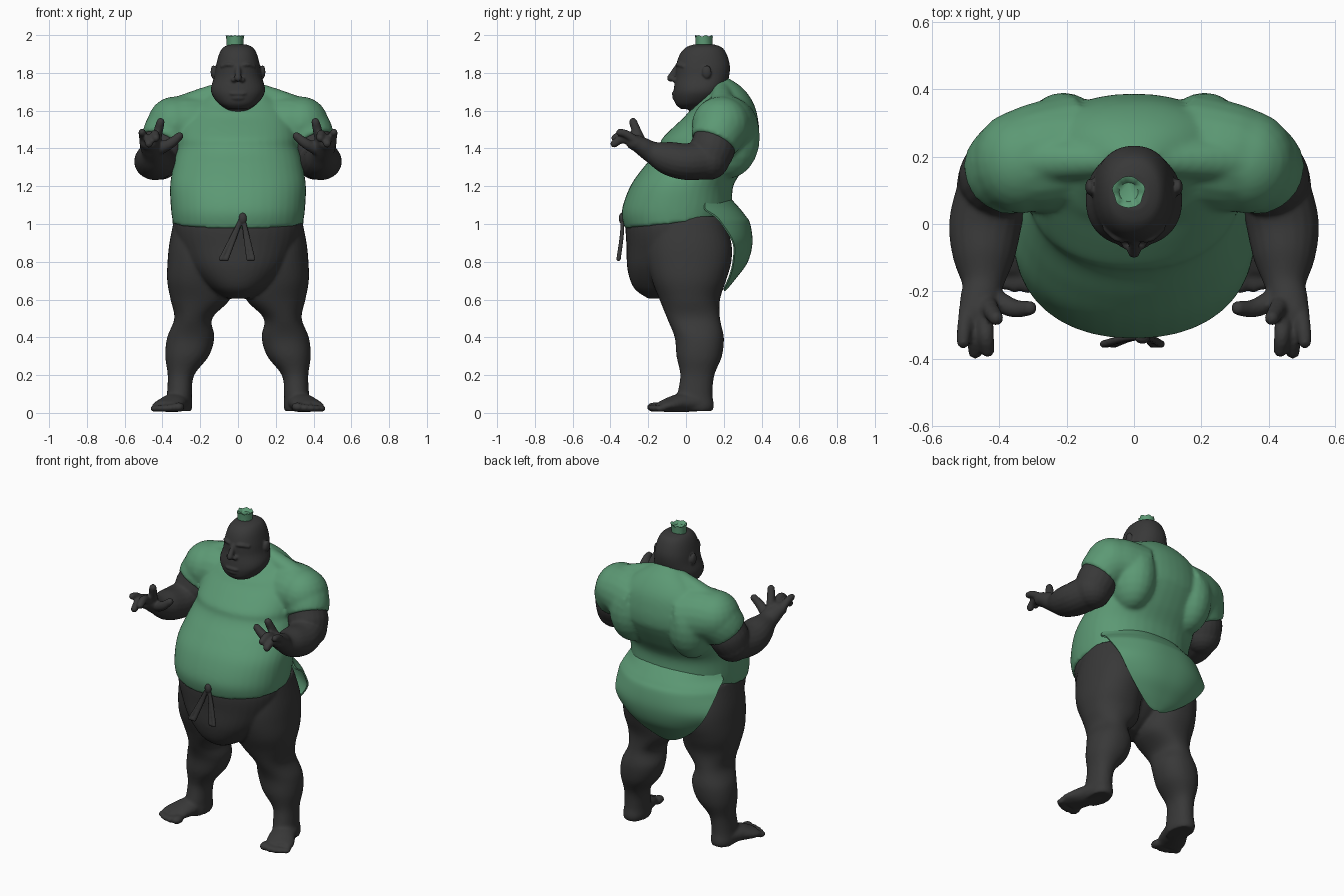
import bpy, bmesh, math
from mathutils import Vector, Matrix


def material(name, rgb):
    m = bpy.data.materials.new(name)
    m.diffuse_color = (*rgb, 1)
    return m


GREEN = material("green cloth", (0.107, 0.318, 0.175))
DARK = material("dark skin", (0.04, 0.04, 0.04))


def resample(rows, steps=5):
    """Catmull-Rom interpolation of equal-length tuples."""
    out = []
    for i in range(len(rows) - 1):
        a, b, c, d = (rows[max(i - 1, 0)], rows[i], rows[i + 1], rows[min(i + 2, len(rows) - 1)])
        for k in range(steps):
            t = k / steps
            out.append([0.5 * (2 * q + (r - p) * t + (2 * p - 5 * q + 4 * r - s) * t * t
                               + (3 * q - p - 3 * r + s) * t ** 3)
                        for p, q, r, s in zip(a, b, c, d)])
    return out + [list(rows[-1])]


def skin(bm, rings):
    """Closed skin over rings of points."""
    vs = [[bm.verts.new(p) for p in r] for r in rings]
    n = len(vs[0])
    for a, b in zip(vs, vs[1:]):
        for i in range(n):
            bm.faces.new((a[i], a[(i + 1) % n], b[(i + 1) % n], b[i]))
    bm.faces.new(vs[0])
    bm.faces.new(vs[-1])


def loft(bm, rows, s=1, power=2.2, n=40):
    """Horizontal sections: z, centre x, half width, front y, back y, tilt."""
    rings = []
    for z, xc, rx, yf, yb, tilt in resample(rows):
        ring = []
        for i in range(n):
            a = 2 * math.pi * i / n
            c, d = [math.copysign(abs(f) ** (2 / power), f) for f in (math.cos(a), math.sin(a))]
            ring.append((s * (xc + rx * c), (yf + yb) / 2 + (yb - yf) / 2 * d, z + tilt * d))
        rings.append(ring)
    skin(bm, rings)


def ball(bm, c, r):
    bmesh.ops.create_uvsphere(bm, u_segments=20, v_segments=12, radius=1,
                              matrix=Matrix.Translation(c) @ Matrix.Diagonal((*r, 1)))


def tube(bm, rows, s=1, round_ends=True, n=20):
    """Limb along a path: x, y, z, radius, flatness."""
    pts = resample(rows)
    pos = [Vector((s * p[0], p[1], p[2])) for p in pts]
    rings = []
    for i, p in enumerate(pts):
        t = (pos[min(i + 1, len(pos) - 1)] - pos[max(i - 1, 0)]).normalized()
        side = t.cross(Vector((0, 0, 1) if abs(t.z) < 0.9 else (0, 1, 0))).normalized()
        up = side.cross(t)
        rings.append([pos[i] + p[3] * (side * math.cos(a) + up * math.sin(a) * p[4])
                      for a in (2 * math.pi * k / n for k in range(n))])
    skin(bm, rings)
    if round_ends:
        for i in (0, -1):
            r = pts[i][3]
            ball(bm, pos[i], (r, r, r * pts[i][4]))


def finish(bm, name, mat, voxel=0, smooth=0, solid=0):
    bmesh.ops.recalc_face_normals(bm, faces=bm.faces)
    me = bpy.data.meshes.new(name)
    bm.to_mesh(me)
    bm.free()
    ob = bpy.data.objects.new(name, me)
    bpy.context.collection.objects.link(ob)
    me.materials.append(mat)
    bpy.ops.object.select_all(action='DESELECT')
    bpy.context.view_layer.objects.active = ob
    ob.select_set(True)
    if voxel:
        m = ob.modifiers.new("union", 'REMESH')
        m.mode, m.voxel_size = 'VOXEL', voxel
    if smooth:
        m = ob.modifiers.new("soften", 'SMOOTH')
        m.factor, m.iterations = 0.5, smooth
    if solid:
        m = ob.modifiers.new("thickness", 'SOLIDIFY')
        m.thickness, m.offset = solid, 0
    for m in list(ob.modifiers):
        bpy.ops.object.modifier_apply(modifier=m.name)
    bpy.ops.object.shade_smooth_by_angle(angle=math.radians(50))
    return ob


# Shirt: torso with overhanging chest, plus short sleeves
bm = bmesh.new()
loft(bm, [(1.005, 0, .345, -.325, .23, .03), (1.08, 0, .355, -.34, .245, .01),
          (1.2, 0, .36, -.295, .25, 0), (1.3, 0, .345, -.225, .31, 0),
          (1.37, 0, .33, -.165, .35, 0), (1.41, 0, .32, -.14, .37, 0), (1.45, 0, .32, -.128, .385, 0),
          (1.52, 0, .31, -.07, .385, .01), (1.6, 0, .28, -.01, .36, .035),
          (1.655, 0, .215, .01, .30, .065), (1.69, 0, .13, .03, .22, .085)])
for s in (-1, 1):
    tube(bm, [(.16, .215, 1.5, .175, 1), (.29, .195, 1.52, .163, 1),
              (.355, .175, 1.49, .145, 1), (.392, .145, 1.425, .128, 1)], s, False)
    ball(bm, (s * .335, .185, 1.525), (.147, .155, .15))
    ball(bm, (s * .21, .22, 1.46), (.14, .172, .22))
    tube(bm, [(.08, .19, 1.705, .05, 1), (.19, .19, 1.66, .06, 1), (.3, .19, 1.61, .07, 1)], s)
finish(bm, "shirt", GREEN, .011, 8)

# Rear flap of cloth hanging from the waist
bm = bmesh.new()
rows = resample([(1.13, .3, .235, .105), (1.08, .335, .28, .1), (1.04, .342, .312, .155),
                 (1.0, .342, .335, .19), (.9, .32, .347, .25), (.8, .25, .322, .25),
                 (.72, .16, .265, .23), (.665, .07, .22, .205), (.65, .02, .205, .2)])
grid = [[bm.verts.new((w * u / 14, yb + (ye - yb) * abs(u / 14) ** 2.5, z)) for u in range(-14, 15)]
        for z, w, yb, ye in rows]
for a, b in zip(grid, grid[1:]):
    for i in range(28):
        bm.faces.new((a[i], a[i + 1], b[i + 1], b[i]))
finish(bm, "rear_flap", GREEN, solid=.01)

# Pelvis with front apron, legs and feet
bm = bmesh.new()
loft(bm, [(1.05, 0, .33, -.315, .21, .02), (.97, 0, .335, -.32, .21, 0), (.88, 0, .315, -.315, .21, 0),
          (.76, 0, .25, -.31, .16, 0), (.66, 0, .15, -.275, .08, 0), (.605, 0, .06, -.2, 0, 0)], power=2.1)
for s in (-1, 1):
    loft(bm, [(1.04, .175, .16, -.19, .2, 0), (.9, .185, .178, -.21, .24, 0), (.8, .195, .178, -.205, .24, 0),
              (.7, .205, .17, -.18, .212, 0), (.6, .2, .157, -.14, .18, 0), (.5, .237, .1, -.1, .18, 0),
              (.4, .25, .125, -.06, .2, 0), (.3, .27, .115, -.05, .19, 0), (.2, .302, .07, -.03, .15, 0),
              (.1, .31, .066, -.045, .14, 0), (.04, .312, .07, -.05, .148, 0), (.01, .312, .065, -.05, .14, 0)], s)
    tube(bm, [(.315, .06, .055, .068, .7), (.34, -.03, .052, .076, .65),
              (.37, -.1, .04, .085, .42), (.38, -.135, .032, .08, .35)], s, False)
    for x, y, r in ((.315, -.165, .032), (.355, -.17, .026), (.387, -.165, .024),
                    (.415, -.152, .023), (.442, -.135, .022)):
        ball(bm, (s * x, y, .005 + r * .8), (r, r * 1.4, r * .8))
finish(bm, "legs", DARK, .01, 4)

# Arms and spread hands
for s, side in ((-1, "left"), (1, "right")):
    bm = bmesh.new()
    tube(bm, [(.385, .15, 1.46, .11, 1), (.4, .14, 1.4, .12, 1), (.415, .12, 1.345, .112, 1)], s)
    tube(bm, [(.42, .11, 1.34, .103, 1), (.442, 0, 1.33, .108, .9), (.447, -.1, 1.35, .092, .95),
              (.45, -.18, 1.38, .062, .95), (.46, -.23, 1.41, .058, .85), (.47, -.265, 1.43, .052, .8)], s)
    for path in (
        [(.43, -.215, 1.39, .034, 1), (.36, -.25, 1.425, .028, 1), (.31, -.25, 1.465, .022, 1)],
        [(.435, -.24, 1.44, .028, 1), (.42, -.265, 1.5, .025, 1), (.41, -.28, 1.54, .022, 1)],
        [(.445, -.26, 1.44, .027, 1), (.44, -.33, 1.475, .024, 1), (.435, -.375, 1.455, .021, 1)],
        [(.475, -.26, 1.43, .027, 1), (.475, -.335, 1.45, .024, 1), (.472, -.38, 1.425, .021, 1)],
        [(.495, -.25, 1.43, .025, 1), (.505, -.315, 1.475, .022, 1), (.508, -.35, 1.485, .02, 1)]):
        tube(bm, path, s, n=12)
    finish(bm, side + "_arm", DARK, .008, 3)

# Head: pear shaped with nose, ears, brow, mouth and neck
bm = bmesh.new()
loft(bm, [(1.608, 0, .05, -.025, .06, 0), (1.635, 0, .1, -.055, .14, 0), (1.68, 0, .135, -.066, .19, 0),
          (1.72, 0, .143, -.064, .21, 0), (1.78, 0, .126, -.055, .228, 0), (1.84, 0, .116, -.052, .232, 0),
          (1.9, 0, .1, -.032, .215, 0), (1.935, 0, .078, 0, .19, 0), (1.95, 0, .045, .04, .15, 0)], power=2.2)
tube(bm, [(0, .11, 1.63, .1, 1), (0, .12, 1.68, .11, 1), (0, .11, 1.74, .1, 1)])
tube(bm, [(0, -.045, 1.835, .014, 1), (0, -.066, 1.8, .016, 1), (0, -.082, 1.772, .019, 1)])
ball(bm, (0, -.066, 1.69), (.045, .01, .01))
ball(bm, (0, -.06, 1.668), (.035, .012, .012))
for s in (-1, 1):
    ball(bm, (s * .022, -.06, 1.763), (.015, .017, .013))
    ball(bm, (s * .131, .11, 1.805), (.014, .025, .036))
    tube(bm, [(.02, -.044, 1.838, .01, 1), (.05, -.042, 1.845, .011, 1), (.085, -.012, 1.835, .01, 1)], s)
finish(bm, "head", DARK, .006, 3)

# Topknot: hollow tuft with a ragged rim
bm = bmesh.new()
rings = []
for r, z, rag in ((.044, 1.935, 0), (.044, 1.965, 0), (.047, 1.996, .004), (.036, 1.992, .004), (.028, 1.98, 0)):
    rings.append([(-.016 + (r + rag * math.sin(5 * a)) * math.cos(a), .095 + r * math.sin(a),
                   z + rag * math.sin(7 * a)) for a in (2 * math.pi * k / 28 for k in range(28))])
skin(bm, rings)
finish(bm, "topknot", GREEN)

# Waist tie: knot and two hanging loops
bm = bmesh.new()
ball(bm, (.025, -.34, 1.03), (.022, .016, .03))
for x in (-.09, -.06, .055, .08):
    tube(bm, [(.025, -.336, 1.045, .009, 1), (.025 + (x - .025) * .45, -.34, .94, .011, 1),
              (x, -.357, .815, .012, 1)], n=10)
for x in (-.075, .067):
    ball(bm, (x, -.357, .817), (.022, .01, .014))
finish(bm, "waist_tie", DARK, .005, 1)
